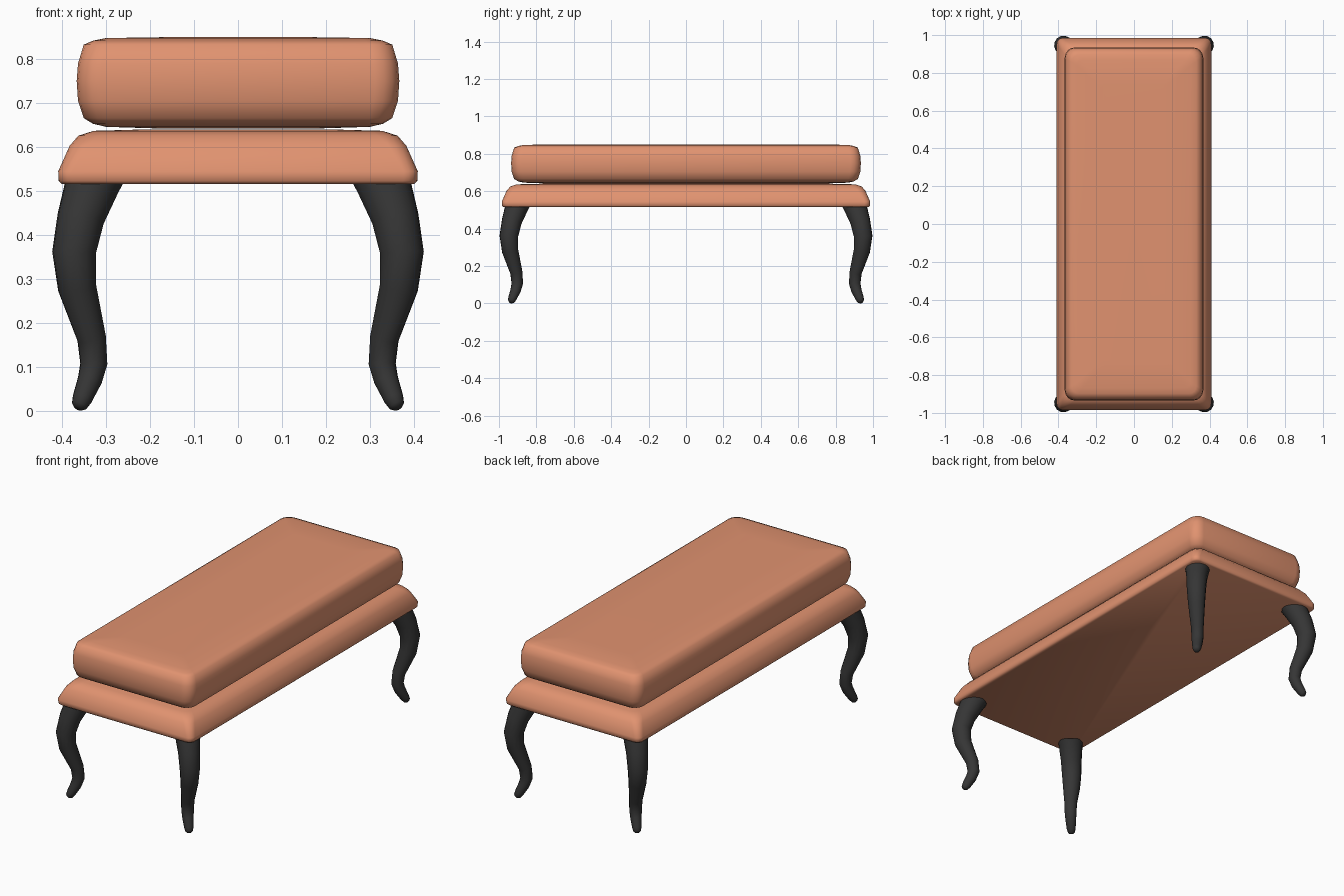
import bpy, bmesh, math
from mathutils import Vector

if "Cube" in bpy.data.objects:
    bpy.data.objects.remove(bpy.data.objects["Cube"])


def material(name, rgb):
    m = bpy.data.materials.new(name)
    m.diffuse_color = (*rgb, 1)
    m.use_nodes = True
    m.node_tree.nodes["Principled BSDF"].inputs["Base Color"].default_value = m.diffuse_color
    return m


leather = material("tan leather", (0.75, 0.29, 0.162))
black = material("black wood", (0.036, 0.036, 0.036))


def loft(name, rings, mat, angle=50):
    """Skin a list of closed rings, cap both ends and smooth."""
    bm = bmesh.new()
    loops = [[bm.verts.new(p) for p in ring] for ring in rings]
    n = len(loops[0])
    for a, b in zip(loops, loops[1:]):
        for i in range(n):
            j = (i + 1) % n
            bm.faces.new((a[i], a[j], b[j], b[i]))
    bm.faces.new(loops[0][::-1])
    bm.faces.new(loops[-1])
    bmesh.ops.recalc_face_normals(bm, faces=bm.faces)
    me = bpy.data.meshes.new(name)
    bm.to_mesh(me)
    bm.free()
    me.materials.append(mat)
    ob = bpy.data.objects.new(name, me)
    bpy.context.collection.objects.link(ob)
    bpy.ops.object.select_all(action='DESELECT')
    ob.select_set(True)
    bpy.context.view_layer.objects.active = ob
    bpy.ops.object.shade_smooth_by_angle(angle=math.radians(angle))
    return ob


def rounded_rect(hx, hy, r, z, seg=4):
    pts = []
    for q, (sx, sy) in enumerate([(1, 1), (-1, 1), (-1, -1), (1, -1)]):
        for k in range(seg + 1):
            a = math.pi / 2 * (q + k / seg)
            pts.append((sx * (hx - r) + r * math.cos(a),
                        sy * (hy - r) + r * math.sin(a), z))
    return pts


# Cushion: (half width, height, corner radius)
cushion = [(0.17, 0.642, 0.02), (0.30, 0.646, 0.03), (0.33, 0.653, 0.04),
           (0.351, 0.666, 0.05), (0.364, 0.705, 0.055), (0.367, 0.75, 0.055),
           (0.364, 0.79, 0.055), (0.351, 0.833, 0.05), (0.33, 0.842, 0.04),
           (0.30, 0.848, 0.03), (0.17, 0.85, 0.02)]
loft("cushion", [rounded_rect(x, x + 0.568, r, z) for x, z, r in cushion], leather)

# Flared upholstered base under the cushion
base = [(0.401, 0.516, 0.03), (0.408, 0.523, 0.032), (0.409, 0.545, 0.032),
        (0.383, 0.603, 0.04), (0.363, 0.626, 0.045), (0.328, 0.637, 0.035),
        (0.20, 0.6405, 0.02)]
loft("seat_base", [rounded_rect(x, x + 0.576, r, z) for x, z, r in base], leather)

# Cabriole legs bending along the diagonal: (x offset, height, radius)
path = [(0.322, 0.54, 0.066), (0.333, 0.51, 0.062), (0.358, 0.437, 0.054),
        (0.373, 0.36, 0.050), (0.366, 0.28, 0.044), (0.333, 0.165, 0.033),
        (0.328, 0.107, 0.031), (0.337, 0.07, 0.028), (0.354, 0.028, 0.023),
        (0.361, 0.012, 0.018), (0.364, 0.006, 0.010)]


def leg_rings(sx, sy, sides=14):
    pts = [Vector((sx * x, sy * (x + 0.574), z)) for x, z, r in path]
    across = Vector((sx, -sy, 0)).normalized()
    rings = []
    for i, p in enumerate(pts):
        t = (pts[min(i + 1, len(pts) - 1)] - pts[max(i - 1, 0)]).normalized()
        out = across.cross(t)
        r = path[i][2]
        ring = []
        for k in range(sides):
            a = 2 * math.pi * k / sides
            v = p + r * (math.cos(a) * out + math.sin(a) * across)
            v.z = max(v.z, 0)
            ring.append(v)
        rings.append(ring)
    return rings


for sx, side in ((-1, "left"), (1, "right")):
    for sy, end in ((-1, "front"), (1, "back")):
        loft(f"{end}_{side}_leg", leg_rings(sx, sy), black, 60)
